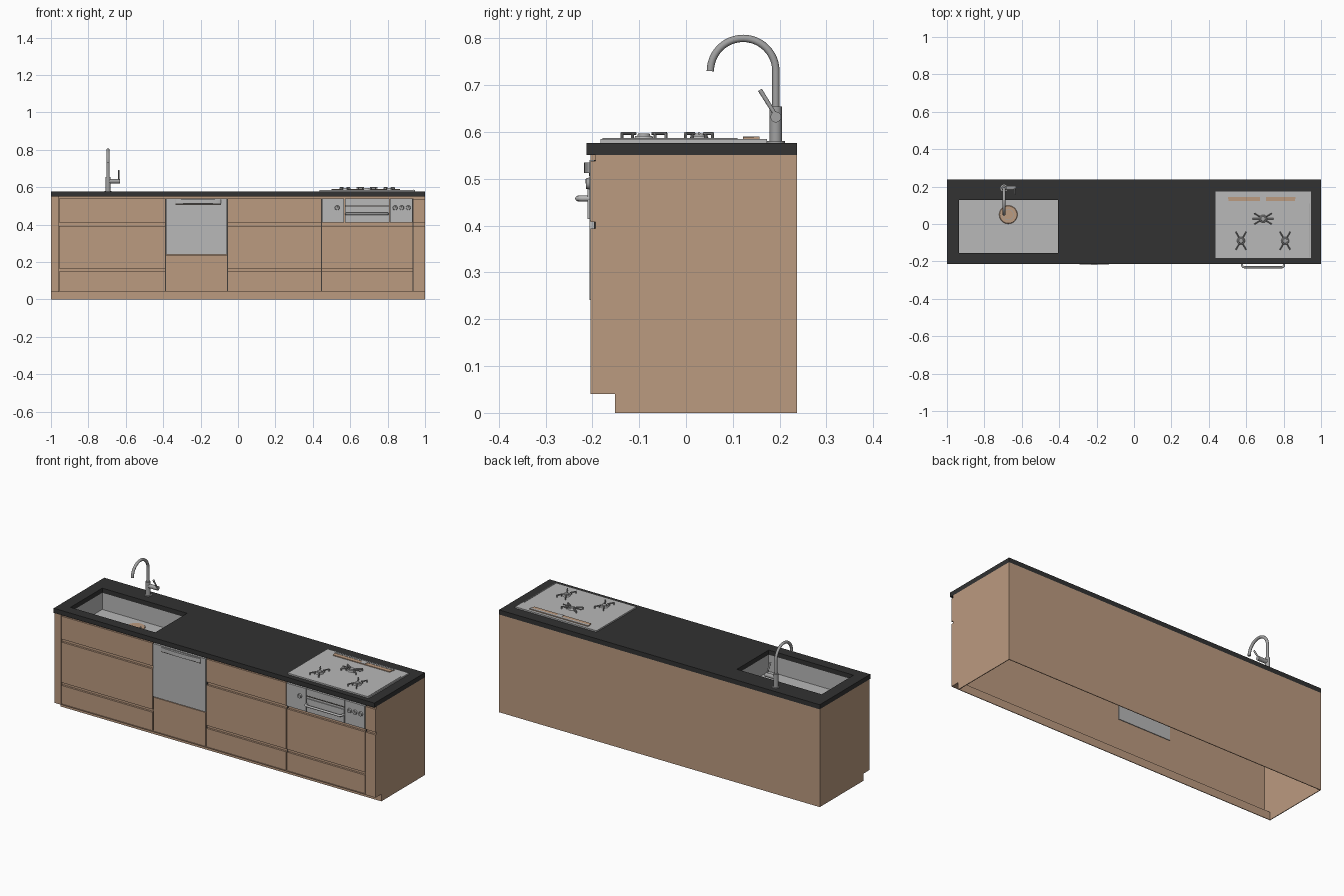
import bpy, bmesh, math
from mathutils import Vector, Matrix

if "Cube" in bpy.data.objects:
    bpy.data.objects.remove(bpy.data.objects["Cube"], do_unlink=True)


def material(name, r, g, b):
    m = bpy.data.materials.new(name)
    m.use_nodes = True
    m.diffuse_color = (r, g, b, 1)
    m.node_tree.nodes["Principled BSDF"].inputs["Base Color"].default_value = (r, g, b, 1)
    return m


WOOD = material("warm wood", 0.50, 0.325, 0.215)
STONE = material("black worktop", 0.032, 0.032, 0.032)
STEEL = material("brushed steel", 0.48, 0.48, 0.48)
CHROME = material("tap metal", 0.36, 0.36, 0.36)
DARK = material("dark gap", 0.05, 0.045, 0.04)


def finish(name, bm, mat, smooth=False):
    bmesh.ops.recalc_face_normals(bm, faces=bm.faces)
    me = bpy.data.meshes.new(name)
    bm.to_mesh(me)
    bm.free()
    me.materials.append(mat)
    ob = bpy.data.objects.new(name, me)
    bpy.context.scene.collection.objects.link(ob)
    if smooth:
        bpy.ops.object.select_all(action="DESELECT")
        ob.select_set(True)
        bpy.context.view_layer.objects.active = ob
        bpy.ops.object.shade_smooth_by_angle(angle=math.radians(40))
    return ob


def box(name, x, y, z, mat):
    bm = bmesh.new()
    bmesh.ops.create_cube(bm, size=1)
    lo, hi = Vector((x[0], y[0], z[0])), Vector((x[1], y[1], z[1]))
    bm.transform(Matrix.Translation((lo + hi) / 2) @ Matrix.Diagonal((*(hi - lo), 1)))
    return finish(name, bm, mat)


def rod(name, a, b, r, mat, r2=None, sides=24):
    a, b = Vector(a), Vector(b)
    bm = bmesh.new()
    bmesh.ops.create_cone(bm, cap_ends=True, segments=sides, radius1=r,
                          radius2=r if r2 is None else r2, depth=(b - a).length)
    turn = Vector((0, 0, 1)).rotation_difference(b - a).to_matrix().to_4x4()
    bm.transform(Matrix.Translation((a + b) / 2) @ turn)
    return finish(name, bm, mat, True)


def prism(name, points, shift, mat, smooth=False):
    bm = bmesh.new()
    face = bm.faces.new([bm.verts.new(p) for p in points])
    out = bmesh.ops.extrude_face_region(bm, geom=[face])["geom"]
    bmesh.ops.translate(bm, vec=shift, verts=[v for v in out if isinstance(v, bmesh.types.BMVert)])
    return finish(name, bm, mat, smooth)


def pipe(name, points, r, mat):
    cu = bpy.data.curves.new(name, "CURVE")
    cu.dimensions = "3D"
    cu.bevel_depth, cu.bevel_resolution, cu.use_fill_caps = r, 4, True
    sp = cu.splines.new("POLY")
    sp.points.add(len(points) - 1)
    for p, co in zip(sp.points, points):
        p.co = (*co, 1)
    sp.use_smooth = True
    cu.materials.append(mat)
    ob = bpy.data.objects.new(name, cu)
    bpy.context.scene.collection.objects.link(ob)


# Hollow carcass, open underneath
FRONT, RECESS, BACK, KICK, T = -0.204, -0.193, 0.237, -0.152, 0.004
side = [(BACK, 0), (BACK, .551), (RECESS, .551), (RECESS, .536), (FRONT, .536), (FRONT, .408),
        (RECESS, .408), (RECESS, .38), (FRONT, .38), (FRONT, .04), (KICK, .04), (KICK, 0)]
prism("right_end_panel", [(1, y, z) for y, z in side], (-T, 0, 0), WOOD)
prism("left_end_panel", [(-1, y, z) for y, z in side], (T, 0, 0), WOOD)
box("back_panel", (-1, 1), (BACK - T, BACK), (0, .551), WOOD)
box("front_backing", (-1 + T, 1 - T), (RECESS, RECESS + T), (.04, .551), WOOD)
box("plinth", (-1, 1), (KICK, KICK + T), (0, .04), WOOD)
box("carcass_floor_edge", (-1, 1), (FRONT, KICK + T), (.04, .044), WOOD)
box("left_filler", (-1, -.961), (FRONT, RECESS), (.044, .551), WOOD)
box("right_filler_lower", (.939, 1), (FRONT, RECESS), (.044, .394), WOOD)
box("right_filler_upper", (.939, 1), (FRONT, RECESS), (.409, .538), WOOD)

# Drawer and door fronts
rows = {"drawer": (.411, .54), "door": (.166, .394), "low_drawer": (.046, .15)}
columns = {"left": (-.957, -.391), "middle": (-.053, .443), "right": (.449, .934)}
for col, xs in columns.items():
    for row, zs in rows.items():
        if (col, row) != ("right", "drawer"):
            box(f"{col}_{row}", xs, (FRONT, RECESS), zs, WOOD)
for x in (-.388, -.056, .446, .9365):
    box("vertical_gap", (x - .003, x + .003), (RECESS - .003, RECESS), (.044, .54), DARK)
for a, b in ((-.957, -.391), (-.053, .934)):
    box("drawer_gap", (a, b), (RECESS - .002, RECESS), (.152, .164), WOOD)

# Dishwasher with bowed grip
box("dishwasher_front", (-.385, -.059), (-.206, -.185), (.241, .54), STEEL)
box("dishwasher_base_front", (-.385, -.059), (FRONT, RECESS), (.046, .237), WOOD)
bow = [(-.213 + .122 * math.cos(t), -.206 - .012 * math.sin(t))
       for t in [math.pi * i / 24 for i in range(25)]]
prism("dishwasher_grip", [(x, y, .512) for x, y in bow], (0, 0, .023), STEEL, True)
box("grip_shadow", (-.335, -.091), (-.207, -.205), (.506, .512), DARK)

# Oven front
for name, xs in {"left": (.448, .568), "centre": (.571, .809), "right": (.812, .934)}.items():
    box(f"oven_{name}_panel", xs, (-.206, RECESS), (.411, .54), STEEL)
box("oven_door", (.573, .807), (-.21, -.205), (.414, .488), STEEL)
box("oven_vent", (.573, .807), (-.2075, -.205), (.498, .503), DARK)
pipe("oven_handle", [(.578, -.206, .458), (.578, -.222, .458), (.582, -.228, .458),
                     (.589, -.231, .458), (.791, -.231, .458), (.798, -.228, .458),
                     (.802, -.222, .458), (.802, -.206, .458)], .006, STEEL)
for x in (.53, .84, .875, .91):
    rod("oven_knob", (x, -.205, .49), (x, -.214, .49), .013, CHROME, .011)
    box("knob_mark", (x - .0015, x + .0015), (-.215, -.213), (.49, .5), DARK)

# Worktop with sink cut-out
SX, SY = (-.936, -.407), (-.155, .128)
bm = bmesh.new()
xs, ys = (-1, *SX, 1), (-.213, *SY, BACK)
grid = [[bm.verts.new((x, y, .551)) for y in ys] for x in xs]
for i in range(3):
    for j in range(3):
        if (i, j) != (1, 1):
            bm.faces.new((grid[i][j], grid[i + 1][j], grid[i + 1][j + 1], grid[i][j + 1]))
top = bmesh.ops.extrude_face_region(bm, geom=bm.faces[:])["geom"]
bmesh.ops.translate(bm, vec=(0, 0, .026), verts=[v for v in top if isinstance(v, bmesh.types.BMVert)])
finish("worktop", bm, STONE)

# Sink basin and drain
FLOOR = .457
box("basin_floor", SX, SY, (FLOOR - T, FLOOR), STEEL)
for k, x in (("left", SX[0] - T), ("right", SX[1])):
    box(f"basin_{k}_wall", (x, x + T), SY, (FLOOR - T, .551), STEEL)
for k, y in (("front", SY[0] - T), ("back", SY[1])):
    box(f"basin_{k}_wall", SX, (y, y + T), (FLOOR - T, .551), STEEL)
DX, DY = -.672, .05
rod("drain_rim", (DX, DY, FLOOR), (DX, DY, FLOOR + .003), .049, WOOD, .046, 32)
rod("drain_ring", (DX, DY, FLOOR), (DX, DY, FLOOR + .0045), .029, CHROME, None, 32)
rod("drain_plug", (DX, DY, FLOOR), (DX, DY, FLOOR + .006), .026, WOOD, None, 32)

# Tap
TX, TY = -.695, .192
rod("tap_flange", (TX, TY, .577), (TX, TY, .581), .019, CHROME)
rod("tap_body", (TX, TY, .58), (TX, TY, .655), .0133, CHROME)
arc = [(TX, .122 + .07 * math.cos(math.pi * i / 24), .73 + .07 * math.sin(math.pi * i / 24))
       for i in range(25)]
pipe("tap_spout", [(TX, TY, .65)] + arc, .0078, CHROME)
rod("tap_valve", (TX, TY, .632), (-.632, TY, .632), .0115, CHROME)
rod("tap_lever", (-.638, TY, .635), (-.638, .158, .69), .0042, CHROME, .0048)

# Gas hob
box("hob_plate", (.437, .945), (-.183, .173), (.577, .585), STEEL)
box("hob_edge_line", (.936, .939), (-.178, .11), (.585, .587), CHROME)
prism("hob_control_strip", [(.50, .157, .585), (.866, .157, .585), (.86, .122, .585), (.506, .122, .585)],
      (0, 0, .004), WOOD)
box("strip_rail", (.50, .866), (.145, .157), (.589, .5905), STEEL)
box("strip_divider", (.675, .705), (.122, .146), (.589, .5905), STEEL)

# Burners with four-armed pan supports
for bx, by, spread in ((.69, .028, 32), (.572, -.09, 60), (.808, -.09, 60)):
    rod("burner_base", (bx, by, .585), (bx, by, .592), .021, STEEL, .018)
    rod("burner_cap", (bx, by, .592), (bx, by, .597), .014, CHROME, .012)
    for deg in (spread, 180 - spread, 180 + spread, -spread):
        d = Vector((math.cos(math.radians(deg)), math.sin(math.radians(deg)), 0))
        c = Vector((bx, by, 0))
        for a, b, za, zb in ((.02, .056, .597, .597), (.054, .054, .585, .597), (.028, .028, .585, .597)):
            rod("pan_support", c + d * a + Vector((0, 0, za)), c + d * b + Vector((0, 0, zb)),
                .0032, CHROME, None, 8)
    if spread < 45:
        for sx in (-1, 1):
            rod("cross_support", (bx + sx * .02, by, .597), (bx + sx * .056, by, .597), .003, CHROME, None, 8)
